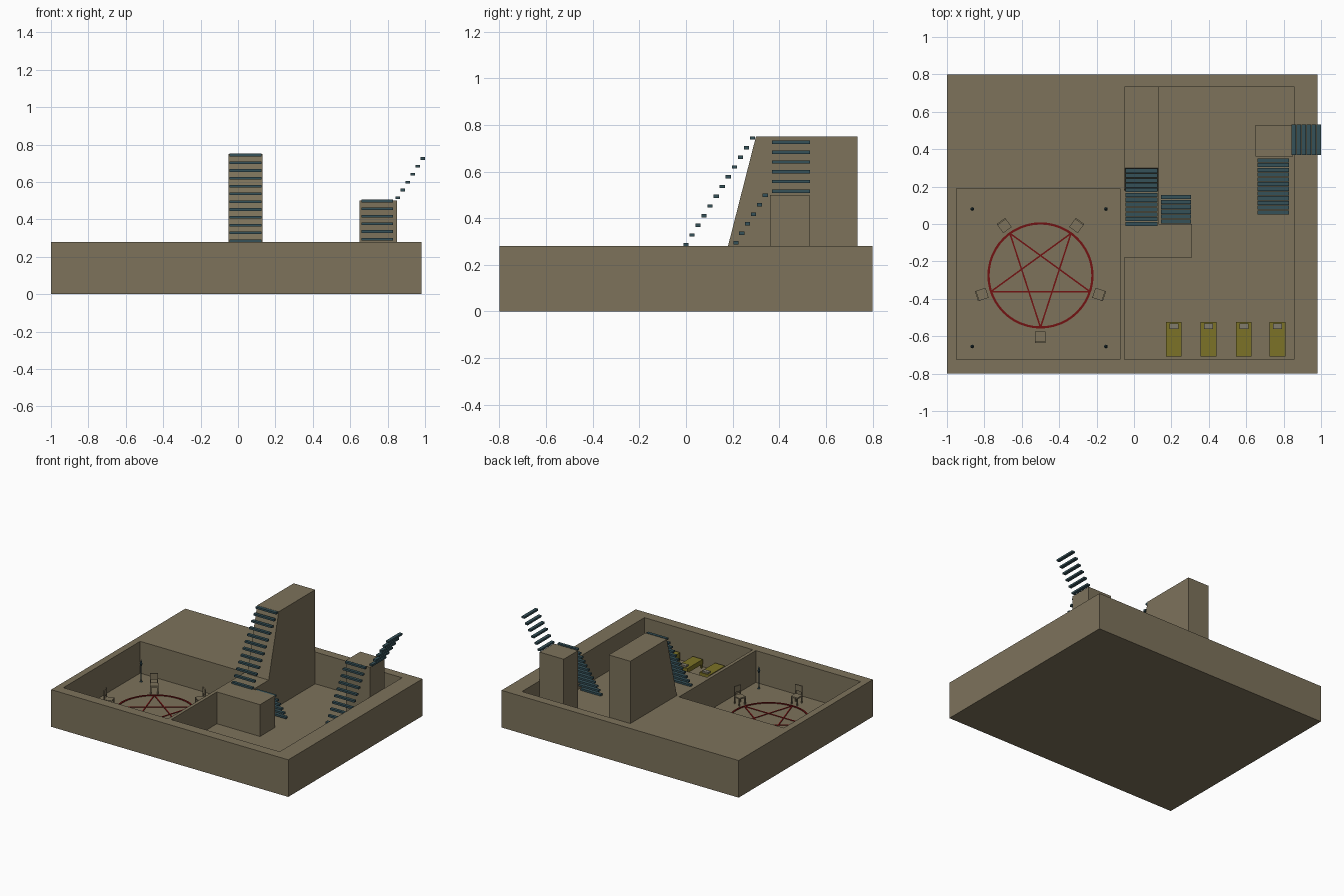
import bpy, bmesh, math
from mathutils import Matrix, Vector

if "Cube" in bpy.data.objects:
    bpy.data.objects.remove(bpy.data.objects["Cube"])


def material(name, rgb):
    m = bpy.data.materials.new(name)
    m.diffuse_color = (*rgb, 1)
    m.use_nodes = True
    m.node_tree.nodes["Principled BSDF"].inputs["Base Color"].default_value = m.diffuse_color
    return m


STONE = material("brown stone", (0.205, 0.170, 0.105))
SLATE = material("dark teal slate", (0.036, 0.082, 0.098))
RED = material("dark red paint", (0.17, 0.006, 0.006))
YELLOW = material("olive yellow cloth", (0.20, 0.17, 0.02))
GREY = material("grey linen", (0.22, 0.20, 0.15))
FLOOR, TOP = 0.04, 0.28


def finish(name, bm, mat):
    bmesh.ops.recalc_face_normals(bm, faces=bm.faces)
    me = bpy.data.meshes.new(name)
    bm.to_mesh(me)
    bm.free()
    me.materials.append(mat)
    ob = bpy.data.objects.new(name, me)
    bpy.context.collection.objects.link(ob)
    return ob


def add_box(bm, lo, hi, mtx=Matrix()):
    lo, hi = Vector(lo), Vector(hi)
    m = mtx @ Matrix.Translation((lo + hi) / 2) @ Matrix.Diagonal((*(hi - lo), 1))
    bmesh.ops.create_cube(bm, size=1, matrix=m)


def boxes(name, mat, parts, mtx=Matrix()):
    bm = bmesh.new()
    for lo, hi in parts:
        add_box(bm, lo, hi, mtx)
    return finish(name, bm, mat)


def prism(name, pts, vec, mat):
    bm = bmesh.new()
    f = bm.faces.new([bm.verts.new(p) for p in pts])
    r = bmesh.ops.extrude_face_region(bm, geom=[f])
    bmesh.ops.translate(bm, vec=vec, verts=[v for v in r["geom"] if isinstance(v, bmesh.types.BMVert)])
    return finish(name, bm, mat)


# Base slab with two sunken rooms; the right one leaves a landing standing
base = boxes("base_slab", STONE, [((-1, -0.8, 0), (0.98, 0.8, TOP))])
left = [(-0.95, -0.725), (-0.075, -0.725), (-0.075, 0.19), (-0.95, 0.19)]
right = [(-0.05, -0.725), (0.855, -0.725), (0.855, 0.735), (0.13, 0.735),
         (0.13, 0), (0.31, 0), (0.31, -0.18), (-0.05, -0.18)]
for i, outline in enumerate((left, right)):
    cutter = prism("room_cutter", [(x, y, FLOOR) for x, y in outline], (0, 0, 0.5), STONE)
    cutter.hide_render = True
    mod = base.modifiers.new("room", "BOOLEAN")
    mod.operation, mod.solver, mod.object = "DIFFERENCE", "EXACT", cutter
    bpy.context.view_layer.objects.active = base
    bpy.ops.object.modifier_apply(modifier=mod.name)
    bpy.data.objects.remove(cutter)

# Tall tower with a sloping front, and the smaller pillar
prism("tower", [(-0.05, y, z) for y, z in ((0.18, TOP), (0.735, TOP), (0.735, 0.75), (0.30, 0.75))],
      (0.18, 0, 0), STONE)
boxes("pillar", STONE, [((0.65, 0.36, FLOOR), (0.85, 0.53, 0.50))])


# Floating treads: first and last centre, half size of each tread
def stairs(name, first, last, count, half):
    a, b, h = Vector(first), Vector(last), Vector(half)
    centres = [a.lerp(b, i / (count - 1)) for i in range(count)]
    boxes(name, SLATE, [(c - h, c + h) for c in centres])


stairs("tower_stairs", (0.04, 0.0, 0.286), (0.04, 0.285, 0.744), 12, (0.085, 0.011, 0.007))
stairs("landing_stairs", (0.225, 0.145, 0.058), (0.225, 0.013, 0.27), 6, (0.081, 0.011, 0.007))
stairs("pillar_stairs", (0.745, 0.062, 0.05), (0.745, 0.34, 0.498), 12, (0.084, 0.011, 0.007))
stairs("upper_stairs", (0.854, 0.45, 0.515), (0.988, 0.45, 0.725), 6, (0.012, 0.082, 0.007))

# Painted circle and five-pointed star on the left floor
C, R = Vector((-0.5, -0.275, FLOOR)), 0.278
bm = bmesh.new()
N = 48
rings = [[bm.verts.new(C + Vector((r * math.cos(t), r * math.sin(t), z)))
          for t in (2 * math.pi * i / N for i in range(N))]
         for r, z in ((R - 0.006, 0), (R + 0.006, 0), (R + 0.006, 0.005), (R - 0.006, 0.005))]
for k in range(4):
    for i in range(N):
        j = (i + 1) % N
        bm.faces.new((rings[k][i], rings[k][j], rings[k - 3][j], rings[k - 3][i]))
finish("floor_circle", bm, RED)
bm = bmesh.new()
angles = [math.radians(-90 + 72 * i) for i in range(5)]
tips = [C + R * Vector((math.cos(a), math.sin(a), 0)) for a in angles]
for i in range(5):
    p, q = tips[i], tips[(i + 2) % 5]
    d = q - p
    m = Matrix.Translation((p + q) / 2) @ Matrix.Rotation(math.atan2(d.y, d.x), 4, "Z")
    add_box(bm, (-d.length / 2, -0.004, 0), (d.length / 2, 0.004, 0.004), m)
finish("floor_star", bm, RED)

# Chairs behind every star tip, backs outward (local +x points outward)
chair = [((-0.03, -0.028, 0.05), (0.03, 0.028, 0.06)),
         ((0.022, -0.028, 0.085), (0.03, 0.028, 0.13))]
for s in (-1, 1):
    y0, y1 = sorted((s * 0.028, s * 0.02))
    chair += [((-0.03, y0, 0), (-0.022, y1, 0.05)), ((0.022, y0, 0), (0.03, y1, 0.085))]
for i, a in enumerate(angles):
    pos = C + 0.33 * Vector((math.cos(a), math.sin(a), 0))
    boxes("chair_%d" % (i + 1), STONE, chair, Matrix.Translation(pos) @ Matrix.Rotation(a, 4, "Z"))

# Torch stands in the corners of the left room: foot, pole, cup, flame tip
for i, (x, y) in enumerate(((-0.865, 0.08), (-0.15, 0.08), (-0.865, -0.655), (-0.15, -0.655))):
    bm = bmesh.new()
    for r1, r2, z0, z1 in ((0.010, 0.004, 0, 0.01), (0.004, 0.004, 0.01, 0.115),
                           (0.004, 0.010, 0.115, 0.138), (0.009, 0.001, 0.138, 0.167)):
        bmesh.ops.create_cone(bm, cap_ends=True, segments=8, radius1=r1, radius2=r2, depth=z1 - z0,
                              matrix=Matrix.Translation((x, y, FLOOR + (z0 + z1) / 2)))
    finish("torch_stand_%d" % (i + 1), bm, SLATE)

# Row of beds: mattress on legs, with a pillow at the inner end
for i, x in enumerate((0.213, 0.398, 0.587, 0.767)):
    m = Matrix.Translation((x, -0.617, FLOOR))
    bed = [((-0.042, -0.092, 0.03), (0.042, 0.092, 0.065))]
    bed += [((sx * 0.036 - 0.005, sy * 0.085 - 0.005, 0), (sx * 0.036 + 0.005, sy * 0.085 + 0.005, 0.03))
            for sx in (-1, 1) for sy in (-1, 1)]
    boxes("bed_%d" % (i + 1), YELLOW, bed, m)
    boxes("pillow_%d" % (i + 1), GREY, [((-0.024, 0.055, 0.065), (0.024, 0.085, 0.077))], m)
